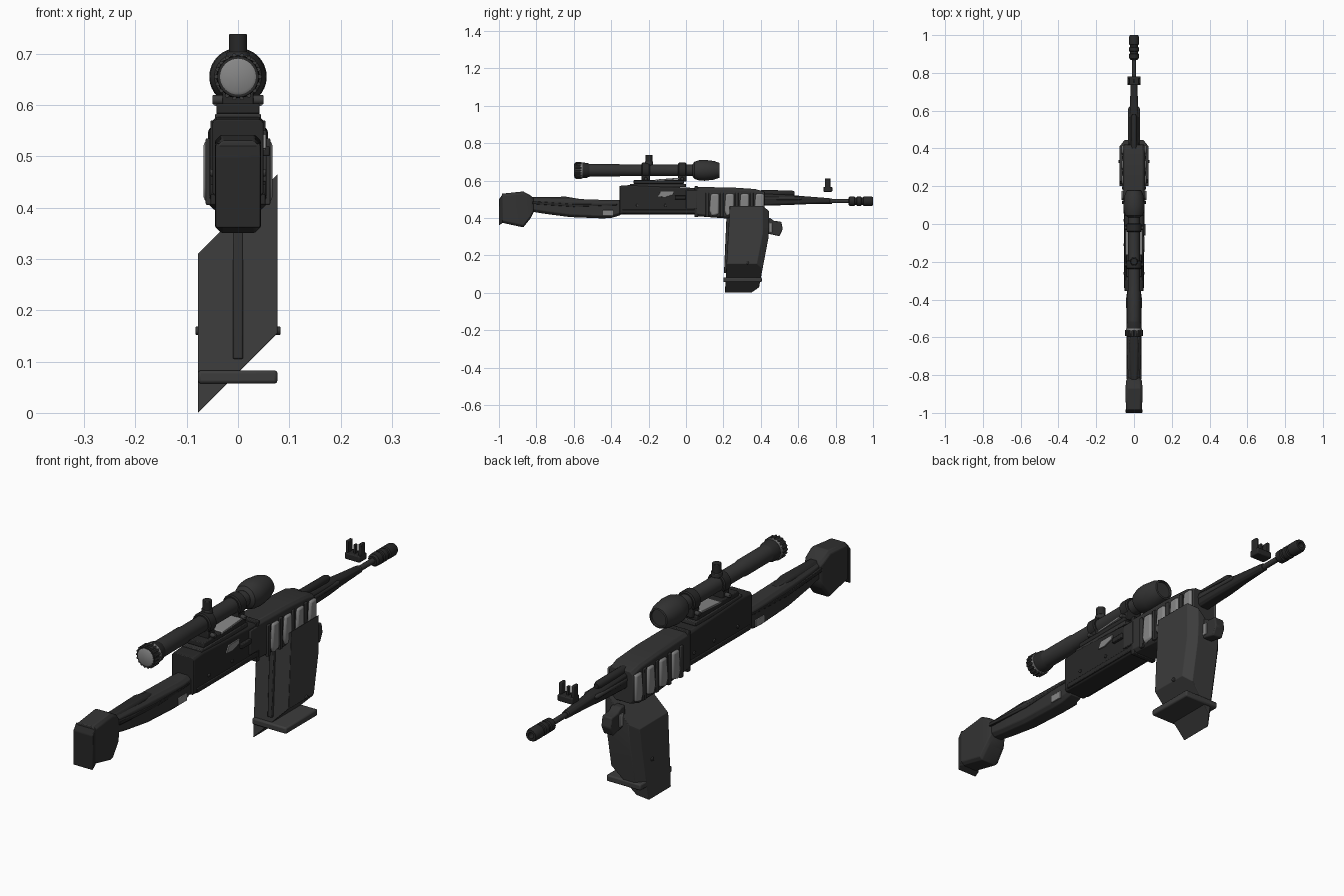
import bpy, bmesh, math
from mathutils import Matrix


def material(name, v):
    m = bpy.data.materials.new(name)
    m.diffuse_color = (v, v, v, 1)
    return m


DARK = material("dark_steel", 0.033)
BLACK = material("black_polymer", 0.021)
GRAPHITE = material("graphite", 0.045)
GREY = material("light_grey", 0.24)


def finish(name, bm, mat, bevel=0.0):
    bmesh.ops.recalc_face_normals(bm, faces=bm.faces[:])
    me = bpy.data.meshes.new(name)
    bm.to_mesh(me)
    bm.free()
    ob = bpy.data.objects.new(name, me)
    bpy.context.collection.objects.link(ob)
    me.materials.append(mat)
    if bevel:
        b = ob.modifiers.new("bevel", "BEVEL")
        b.width, b.segments, b.limit_method = bevel, 2, "ANGLE"
    return ob


def skin(bm, rings):
    """Join equal-sized rings of points into a capped solid."""
    rv = [[bm.verts.new(p) for p in r] for r in rings]
    n = len(rv[0])
    for a, b in zip(rv, rv[1:]):
        for i in range(n):
            bm.faces.new((a[i], a[(i + 1) % n], b[(i + 1) % n], b[i]))
    bm.faces.new(rv[0])
    bm.faces.new(rv[-1])


def loft(name, sections, mat, ch=0.014, bevel=0.003):
    """Chamfered box sections along y: (y, low z, high z, half width)."""
    bm = bmesh.new()
    rings = []
    for y, lo, hi, w in sections:
        half = [(w - ch, lo), (w, lo + ch), (w, hi - ch), (w - ch, hi)]
        pts = half + [(-x, z) for x, z in reversed(half)]
        rings.append([(x, y, z) for x, z in pts])
    skin(bm, rings)
    return finish(name, bm, mat, bevel)


def box(name, x, y, z, mat, bevel=0.003):
    """Box given by (min, max) on each axis."""
    bm = bmesh.new()
    skin(bm, [[(a, y[0], z[0]), (a, y[1], z[0]), (a, y[1], z[1]), (a, y[0], z[1])] for a in x])
    return finish(name, bm, mat, bevel)


def prism(name, pts, x0, x1, mat, bevel=0.003):
    """Side profile of (y, z) points extruded across x."""
    bm = bmesh.new()
    skin(bm, [[(x, y, z) for y, z in pts] for x in (x0, x1)])
    return finish(name, bm, mat, bevel)


def lathe(name, prof, cz, mat, cx=0.0, seg=24):
    """Round part along y from (y, radius) points."""
    bm = bmesh.new()
    ang = [2 * math.pi * i / seg for i in range(seg)]
    skin(bm, [[(cx + r * math.cos(a), y, cz + r * math.sin(a)) for a in ang] for y, r in prof])
    return finish(name, bm, mat)


def peg(name, axis, centre, r, depth, mat, seg=16):
    """Short cylinder along x or z."""
    bm = bmesh.new()
    rot = Matrix.Rotation(math.pi / 2, 4, "Y") if axis == "X" else Matrix()
    bmesh.ops.create_cone(bm, cap_ends=True, segments=seg, radius1=r, radius2=r,
                          depth=depth, matrix=Matrix.Translation(centre) @ rot)
    return finish(name, bm, mat, 0.002)


# butt and end plate
loft("butt", [(-0.985, 0.375, 0.53, 0.043), (-0.87, 0.35, 0.542, 0.045),
              (-0.83, 0.40, 0.52, 0.042), (-0.815, 0.43, 0.505, 0.034)], DARK, 0.012)
prism("butt_plate", [(-1, 0.36), (-0.98, 0.375), (-0.98, 0.527), (-1, 0.50)], -0.044, 0.044, BLACK)

# stock with side ridges and plates
loft("stock", [(-0.83, 0.435, 0.51, 0.03), (-0.75, 0.422, 0.507, 0.034), (-0.62, 0.405, 0.503, 0.038),
               (-0.45, 0.398, 0.497, 0.04), (-0.40, 0.40, 0.496, 0.04), (-0.35, 0.415, 0.496, 0.036)], DARK)
loft("stock_comb", [(-0.83, 0.47, 0.512, 0.022), (-0.64, 0.47, 0.514, 0.026),
                    (-0.57, 0.475, 0.502, 0.02)], BLACK, 0.008)
for s in (-1, 1):
    a, b = sorted((s * 0.03, s * 0.041))
    prism("stock_ridge", [(-0.82, 0.475), (-0.60, 0.46), (-0.37, 0.468), (-0.37, 0.476),
                          (-0.60, 0.474), (-0.82, 0.49)], a, b, BLACK, 0.002)
    a, b = sorted((s * 0.034, s * 0.043))
    box("stock_plate", (a, b), (-0.445, -0.39), (0.412, 0.442), GREY, 0.002)

# receiver
loft("receiver", [(-0.355, 0.42, 0.572, 0.05), (-0.29, 0.42, 0.577, 0.05),
                  (0.06, 0.42, 0.56, 0.05)], BLACK, 0.008)
for s in (-1, 1):
    a, b = sorted((s * 0.045, s * 0.054))
    box("receiver_lower_strip", (a, b), (-0.34, 0.055), (0.425, 0.445), BLACK)
    for y in (-0.26, -0.11, 0.02):
        peg("receiver_pin", "X", (s * 0.051, y, 0.468), 0.007, 0.008, GRAPHITE, 12)
prism("ejection_port", [(-0.15, 0.515), (-0.135, 0.543), (-0.065, 0.543), (-0.07, 0.525), (-0.11, 0.512)],
      0.045, 0.055, GREY, 0.001)
box("bolt_handle", (0.045, 0.062), (-0.06, 0.0), (0.50, 0.52), BLACK)
box("receiver_side_rail", (0.045, 0.056), (0.0, 0.06), (0.45, 0.55), DARK)

# front housing with side panels
loft("front_housing", [(0.055, 0.41, 0.566, 0.055), (0.25, 0.395, 0.563, 0.058),
                       (0.37, 0.395, 0.555, 0.058), (0.42, 0.41, 0.54, 0.054)], DARK, 0.012)
box("housing_collar", (-0.054, 0.054), (0.045, 0.065), (0.405, 0.57), BLACK)
for s in (-1, 1):
    a, b = sorted((s * 0.05, s * 0.067))
    for y in (0.125, 0.205, 0.285, 0.365):
        prism("side_panel", [(y, 0.44), (y + 0.012, 0.41), (y + 0.052, 0.42), (y + 0.052, 0.53),
                             (y + 0.008, 0.53)], a, b, GREY, 0.009)
    a, b = sorted((s * 0.05, s * 0.063))
    for y in (0.105, 0.182, 0.262, 0.342):
        box("panel_divider", (a, b), (y, y + 0.018), (0.405, 0.535), DARK)

# magazine: slanted prism whose top and bottom climb toward +x
bm = bmesh.new()
rings = []
for base in (0.078, 0.24, 0.31, 0.388):
    ring = []
    for x, back, front in [(-0.078, 0, 0), (0.077, 0, 0), (0.077, 1, 0.035), (0.05, 1, 0),
                           (-0.05, 1, 0), (-0.078, 1, 0.035)]:
        z = base + x
        y = min(0.385 + 0.19 * z, 0.445) - front if back else 0.208 + 0.055 * z
        ring.append((x, y, z))
    rings.append(ring)
skin(bm, rings)
finish("magazine", bm, GRAPHITE, 0.002)
box("magazine_base_plate", (-0.078, 0.077), (0.2, 0.405), (0.057, 0.083), GRAPHITE, 0.006)
prism("magazine_rib", [(0.203, 0.105), (0.24, 0.105), (0.25, 0.40), (0.216, 0.40)], -0.01, 0.01, DARK)
peg("magazine_stud", "X", (0.0, 0.33, 0.16), 0.008, 0.166, DARK, 12)

# catch in front of the magazine
prism("magazine_catch", [(0.42, 0.32), (0.50, 0.303), (0.517, 0.34), (0.51, 0.38), (0.47, 0.385),
                         (0.45, 0.40), (0.42, 0.40)], -0.022, 0.022, DARK, 0.005)
box("catch_plate", (-0.026, 0.026), (0.44, 0.462), (0.325, 0.375), GREY, 0.002)

# barrel group
lathe("barrel", [(0.40, 0.015), (0.78, 0.015), (0.78, 0.011), (0.88, 0.011)], 0.49, DARK, seg=16)
lathe("gas_tube", [(0.40, 0.017), (0.565, 0.016), (0.58, 0.010)], 0.532, BLACK, seg=16)
loft("handguard", [(0.40, 0.465, 0.53, 0.028), (0.56, 0.47, 0.523, 0.026),
                   (0.65, 0.474, 0.515, 0.021), (0.77, 0.476, 0.506, 0.016)], BLACK, 0.009)
for s in (-1, 1):
    lathe("guide_rod", [(0.40, 0.009), (0.61, 0.009), (0.62, 0.004)], 0.505, DARK, s * 0.022, 12)
lathe("muzzle", [(0.868, 0.018), (0.875, 0.025), (0.90, 0.026), (0.903, 0.021), (0.912, 0.021),
                 (0.915, 0.026), (0.935, 0.026), (0.938, 0.021), (0.947, 0.021), (0.95, 0.026),
                 (0.99, 0.026), (1.0, 0.022), (1.0, 0.012), (0.97, 0.012)], 0.49, BLACK)

# front sight: base with two ears and a post
box("sight_base", (-0.034, 0.034), (0.735, 0.782), (0.54, 0.566), BLACK, 0.004)
for s in (-1, 1):
    a, b = sorted((s * 0.022, s * 0.034))
    box("sight_ear", (a, b), (0.742, 0.772), (0.56, 0.612), BLACK, 0.003)
box("sight_post", (-0.005, 0.005), (0.75, 0.765), (0.56, 0.60), BLACK, 0.001)

# scope rail and mounts
box("scope_rail", (-0.045, 0.045), (-0.30, 0.0), (0.565, 0.583), DARK)
box("scope_rail_top", (-0.042, 0.042), (-0.28, -0.01), (0.583, 0.603), BLACK)
for y in (-0.215, -0.02):
    box("scope_mount", (-0.03, 0.03), (y - 0.022, y + 0.022), (0.595, 0.635), BLACK)
    lathe("scope_clamp", [(y - 0.022, 0.036), (y - 0.018, 0.041), (y + 0.018, 0.041),
                          (y + 0.022, 0.036)], 0.655, BLACK)
    peg("mount_screw", "X", (0, y, 0.61), 0.009, 0.10, GRAPHITE, 12)
prism("mount_lever", [(-0.17, 0.598), (-0.16, 0.606), (-0.04, 0.615), (-0.03, 0.607)],
      -0.046, 0.046, GREY, 0.001)

# scope body
lathe("scope_tube", [(-0.53, 0.034), (-0.36, 0.034), (-0.35, 0.031), (0.05, 0.031)], 0.655, DARK, seg=32)
lathe("eyepiece", [(-0.595, 0.034), (-0.595, 0.040), (-0.575, 0.042), (-0.53, 0.040),
                   (-0.515, 0.034)], 0.655, BLACK, seg=32)
lathe("rear_lens", [(-0.599, 0.030), (-0.596, 0.035), (-0.59, 0.035)], 0.655, GREY, seg=32)
for i in range(18):
    a = 2 * math.pi * i / 18
    lathe("eyepiece_tooth", [(-0.592, 0.0045), (-0.56, 0.0045)], 0.655 + 0.042 * math.sin(a),
          GRAPHITE, 0.042 * math.cos(a), 6)
lathe("eyepiece_band", [(-0.565, 0.043), (-0.553, 0.043)], 0.655, GREY, seg=32)
lathe("objective_bell", [(0.035, 0.032), (0.045, 0.046), (0.07, 0.054), (0.10, 0.056), (0.15, 0.050),
                         (0.178, 0.040), (0.18, 0.034), (0.172, 0.033)], 0.655, DARK, seg=32)
peg("elevation_turret", "Z", (0, -0.198, 0.708), 0.018, 0.06, BLACK, 20)
peg("turret_collar", "Z", (0, -0.198, 0.694), 0.022, 0.018, DARK, 20)

# smooth shading with kept edges
bpy.ops.object.select_all(action="SELECT")
bpy.context.view_layer.objects.active = bpy.context.collection.objects[0]
bpy.ops.object.shade_smooth_by_angle(angle=math.radians(32))
